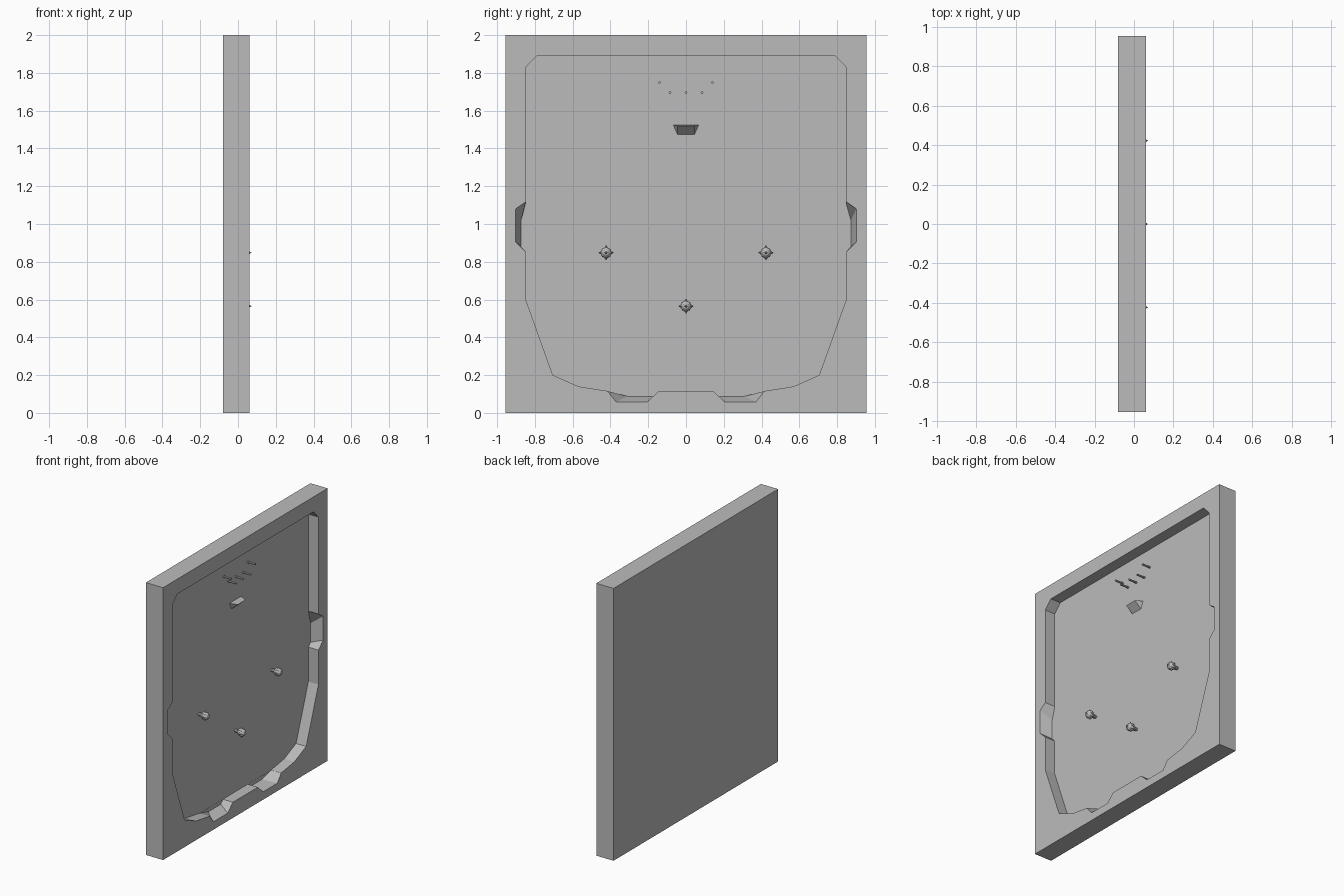
import bpy, bmesh, math
from mathutils import Matrix

if "Cube" in bpy.data.objects:
    bpy.data.objects.remove(bpy.data.objects["Cube"])

FRONT, BACK, FLOOR = 0.06, -0.08, -0.022

grey = bpy.data.materials.new("plain grey")
grey.diffuse_color = (0.5, 0.5, 0.5, 1)
grey.use_nodes = True
grey.node_tree.nodes["Principled BSDF"].inputs["Base Color"].default_value = grey.diffuse_color


def finish(name, bm):
    bmesh.ops.recalc_face_normals(bm, faces=bm.faces)
    me = bpy.data.meshes.new(name)
    bm.to_mesh(me)
    bm.free()
    me.materials.append(grey)
    ob = bpy.data.objects.new(name, me)
    bpy.context.collection.objects.link(ob)
    return ob


def loft(name, sections):
    """Closed solid through (x, [(y, z), ...]) sections of equal point count."""
    bm = bmesh.new()
    rings = [[bm.verts.new((x, y, z)) for y, z in pts] for x, pts in sections]
    n = len(rings[0])
    for a, b in zip(rings, rings[1:]):
        for i in range(n):
            j = (i + 1) % n
            bm.faces.new((a[i], a[j], b[j], b[i]))
    bm.faces.new(rings[0])
    bm.faces.new(rings[-1])
    return finish(name, bm)


def cut(target, cutter):
    cutter.hide_render = True
    mod = target.modifiers.new("cut", 'BOOLEAN')
    mod.operation = 'DIFFERENCE'
    mod.solver = 'EXACT'
    mod.object = cutter
    bpy.context.view_layer.objects.active = target
    bpy.ops.object.modifier_apply(modifier=mod.name)
    bpy.data.objects.remove(cutter)


# Slab with the bevel-cornered recess
slab_outline = [(-0.955, 0), (0.955, 0), (0.955, 2), (-0.955, 2)]
board = loft("board", [(BACK, slab_outline), (FRONT, slab_outline)])

half = [(0.41, 0.115), (0.57, 0.14), (0.705, 0.2), (0.848, 0.6),
        (0.848, 1.83), (0.79, 1.89)]
recess = half + [(-y, z) for y, z in reversed(half)]
cut(board, loft("recess_cutter", [(FLOOR, recess), (0.1, recess)]))

# Sloping pockets: two at the sides, two along the bottom
side_rim = [(0.8, 1.12), (0.845, 1.12), (0.902, 1.08), (0.902, 0.905),
            (0.845, 0.85), (0.8, 0.85)]
side_base = [(0.8, 1.12), (0.845, 1.12), (0.873, 1.02), (0.873, 0.88),
             (0.845, 0.85), (0.8, 0.85)]
low_rim = [(0.415, 0.16), (0.415, 0.115), (0.37, 0.058), (0.205, 0.058),
           (0.145, 0.115), (0.145, 0.16)]
low_base = [(0.415, 0.16), (0.415, 0.115), (0.31, 0.088), (0.17, 0.088),
            (0.145, 0.115), (0.145, 0.16)]
for rim, base in ((side_rim, side_base), (low_rim, low_base)):
    for s in (1, -1):
        r = [(s * y, z) for y, z in rim]
        b = [(s * y, z) for y, z in base]
        cut(board, loft("pocket_cutter", [(FLOOR + 0.001, b), (FRONT, r), (0.1, r)]))

# Small tapered basket on the recess floor
bm = bmesh.new()
pts = [(FLOOR - 0.005, -0.07, 1.525), (FLOOR - 0.005, 0.07, 1.525),
       (0.03, 0.045, 1.52), (0.03, -0.045, 1.52),
       (FLOOR - 0.005, -0.045, 1.47), (FLOOR - 0.005, 0.045, 1.47)]
for p in pts:
    bm.verts.new(p)
bmesh.ops.convex_hull(bm, input=bm.verts)
finish("basket", bm)

# Row of thin pegs
for y, z in ((-0.14, 1.75), (0.14, 1.75), (-0.085, 1.695), (0, 1.695), (0.085, 1.695)):
    bm = bmesh.new()
    m = Matrix.Translation((0.01, y, z)) @ Matrix.Rotation(math.pi / 2, 4, 'Y')
    bmesh.ops.create_cone(bm, cap_ends=True, segments=8, radius1=0.007,
                          radius2=0.007, depth=0.07, matrix=m)
    finish("peg", bm)

# Faceted knobs with small points along each axis
for y, z in ((-0.423, 0.848), (0.423, 0.848), (0, 0.565)):
    bm = bmesh.new()
    m = Matrix.Translation((0.03, y, z)) @ Matrix.Rotation(math.pi / 2, 4, 'Y')
    bmesh.ops.create_uvsphere(bm, u_segments=8, v_segments=6, radius=0.03, matrix=m)
    for axis in 'XYZ':
        for turn in (0.5, -0.5) if axis != 'Z' else (0, 1):
            ax = 'X' if axis == 'Z' else axis
            spike = (Matrix.Translation((0.03, y, z)) @ Matrix.Rotation(math.pi * turn, 4, ax)
                     @ Matrix.Translation((0, 0, 0.03)))
            bmesh.ops.create_cone(bm, cap_ends=True, segments=4, radius1=0.014,
                                  radius2=0, depth=0.022, matrix=spike)
    finish("knob", bm)
    # Stem holding the knob to the floor
    bm = bmesh.new()
    m = Matrix.Translation((-0.008, y, z)) @ Matrix.Rotation(math.pi / 2, 4, 'Y')
    bmesh.ops.create_cone(bm, cap_ends=True, segments=8, radius1=0.012,
                          radius2=0.012, depth=0.03, matrix=m)
    finish("knob_stem", bm)
